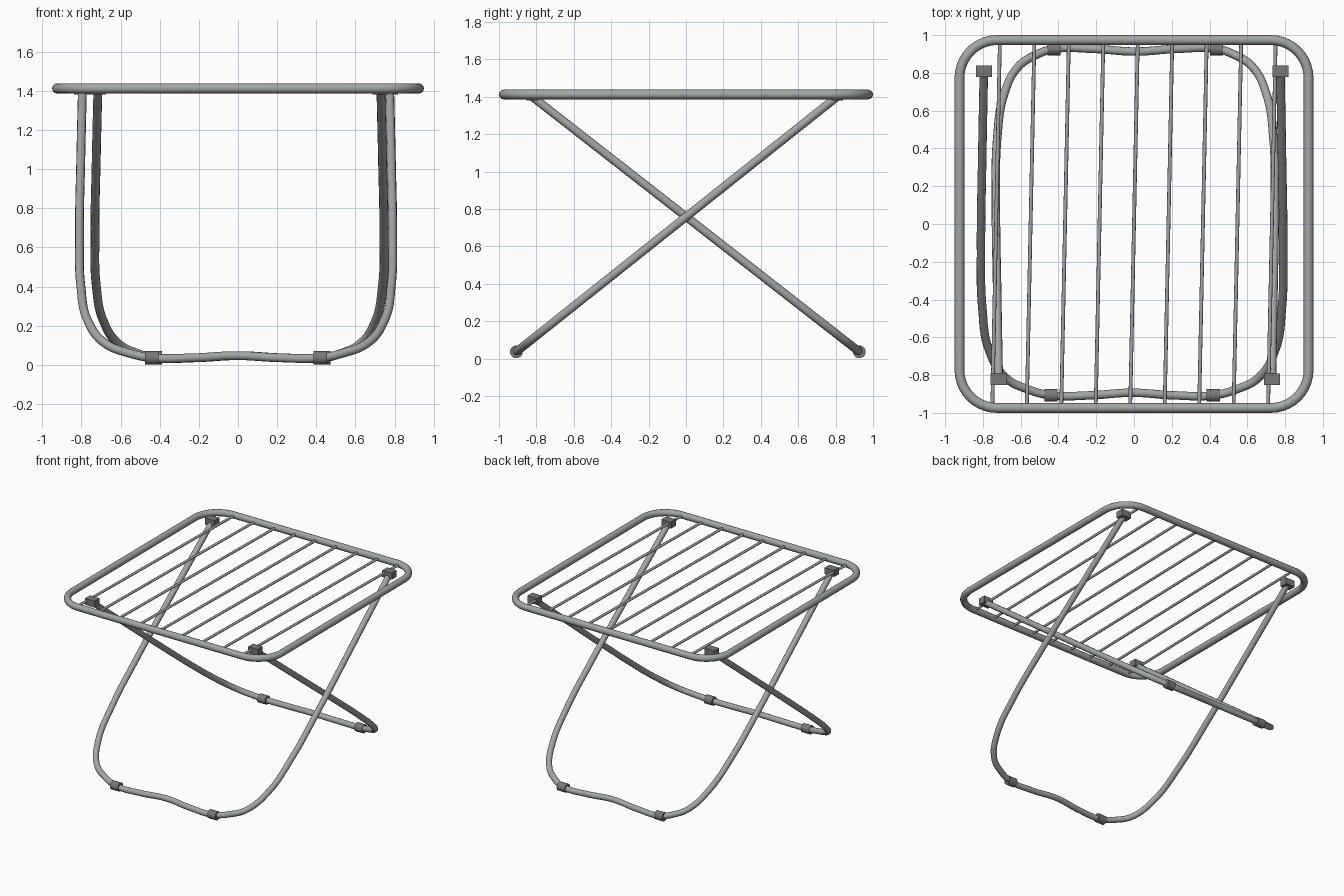
import bpy, math
from mathutils import Vector

if "Cube" in bpy.data.objects:
    bpy.data.objects.remove(bpy.data.objects["Cube"])


def material(name, rgb):
    m = bpy.data.materials.new(name)
    m.diffuse_color = (*rgb, 1)
    m.use_nodes = True
    m.node_tree.nodes["Principled BSDF"].inputs["Base Color"].default_value = m.diffuse_color
    return m


STEEL = material("steel grey", (0.36, 0.38, 0.38))
PLASTIC = material("dark grey plastic", (0.19, 0.19, 0.18))


def finish(obj, name, mat, smooth=True):
    obj.name = name
    obj.data.materials.clear()
    obj.data.materials.append(mat)
    if smooth:
        bpy.ops.object.shade_smooth_by_angle(angle=math.radians(40))


def tube(name, points, radius, closed=False, curved=False, res=8):
    """Round tube along a path, turned into a mesh."""
    cu = bpy.data.curves.new(name, 'CURVE')
    cu.dimensions = '3D'
    cu.bevel_depth = radius
    cu.bevel_resolution = 4
    cu.use_fill_caps = True
    cu.resolution_u = res
    sp = cu.splines.new('BEZIER' if curved else 'POLY')
    pts = sp.bezier_points if curved else sp.points
    pts.add(len(points) - 1)
    for p, co in zip(pts, points):
        if curved:
            p.co = co
            p.handle_left_type = p.handle_right_type = 'AUTO'
        else:
            p.co = (*co, 1)
    sp.use_cyclic_u = closed
    obj = bpy.data.objects.new(name, cu)
    bpy.context.collection.objects.link(obj)
    bpy.ops.object.select_all(action='DESELECT')
    obj.select_set(True)
    bpy.context.view_layer.objects.active = obj
    bpy.ops.object.convert(target='MESH')
    finish(bpy.context.object, name, STEEL)


def block(name, loc, size):
    bpy.ops.mesh.primitive_cube_add(size=1, location=loc)
    obj = bpy.context.object
    obj.scale = size
    bpy.ops.object.transform_apply(location=False, rotation=False, scale=True)
    finish(obj, name, PLASTIC, smooth=False)


# Rounded rectangular top frame
TOP_Z, CORNER = 1.412, 0.2
hx, hy = 0.924 - CORNER, 0.974 - CORNER
ring = []
for i, (sx, sy) in enumerate([(1, 1), (-1, 1), (-1, -1), (1, -1)]):
    for k in range(11):
        a = math.pi / 2 * (i + k / 10)
        ring.append((sx * hx + CORNER * math.cos(a), sy * hy + CORNER * math.sin(a), TOP_Z))
tube("top_frame", ring, 0.026, closed=True)

# Slightly skewed lengthwise wires
for i in range(9):
    x = (i - 4) * 0.1825
    tube(f"wire_{i + 1}", [(x - 0.02, -0.965, TOP_Z), (x + 0.02, 0.965, TOP_Z)], 0.010)

# Half outline of a leg: (distance from centre, share of the way up)
OUTLINE = [(0.785, 1.0), (0.793, 0.75), (0.80, 0.45), (0.793, 0.27), (0.755, 0.135),
           (0.665, 0.052), (0.55, 0.018), (0.43, 0.0), (0.22, 0.0)]


def leg(name, foot_y, top_y, cx, inset, clamp_x):
    foot, top = Vector((cx, foot_y, 0.036)), Vector((cx, top_y, 1.40))

    def at(x, t):
        return foot.lerp(top, t) + Vector((x, 0, 0))

    def side(s):
        return [at(s * (x - inset * min(1, max(0, (x - 0.43) / 0.3))), t) for x, t in OUTLINE]

    # U-shaped tube with a slight rise in the middle of the foot bar
    tube(name, side(-1) + [at(0, 0.008)] + side(1)[::-1], 0.0225, curved=True)
    for s, label in ((-1, "left"), (1, "right")):
        # Sleeve on the foot bar
        bpy.ops.mesh.primitive_cylinder_add(
            vertices=20, radius=0.034, depth=0.07,
            location=(clamp_x + s * 0.43, foot_y, 0.036), rotation=(0, math.pi / 2, 0))
        finish(bpy.context.object, f"{name}_{label}_sleeve", PLASTIC)
        # Mounting block under the top
        block(f"{name}_{label}_block", (cx + s * (0.785 - inset), top_y, 1.406),
              (0.085, 0.062, 0.052))


leg("front_footed_leg", -0.907, 0.808, -0.01, 0.0, -0.01)
leg("back_footed_leg", 0.927, -0.822, 0.007, 0.062, 0.007)
